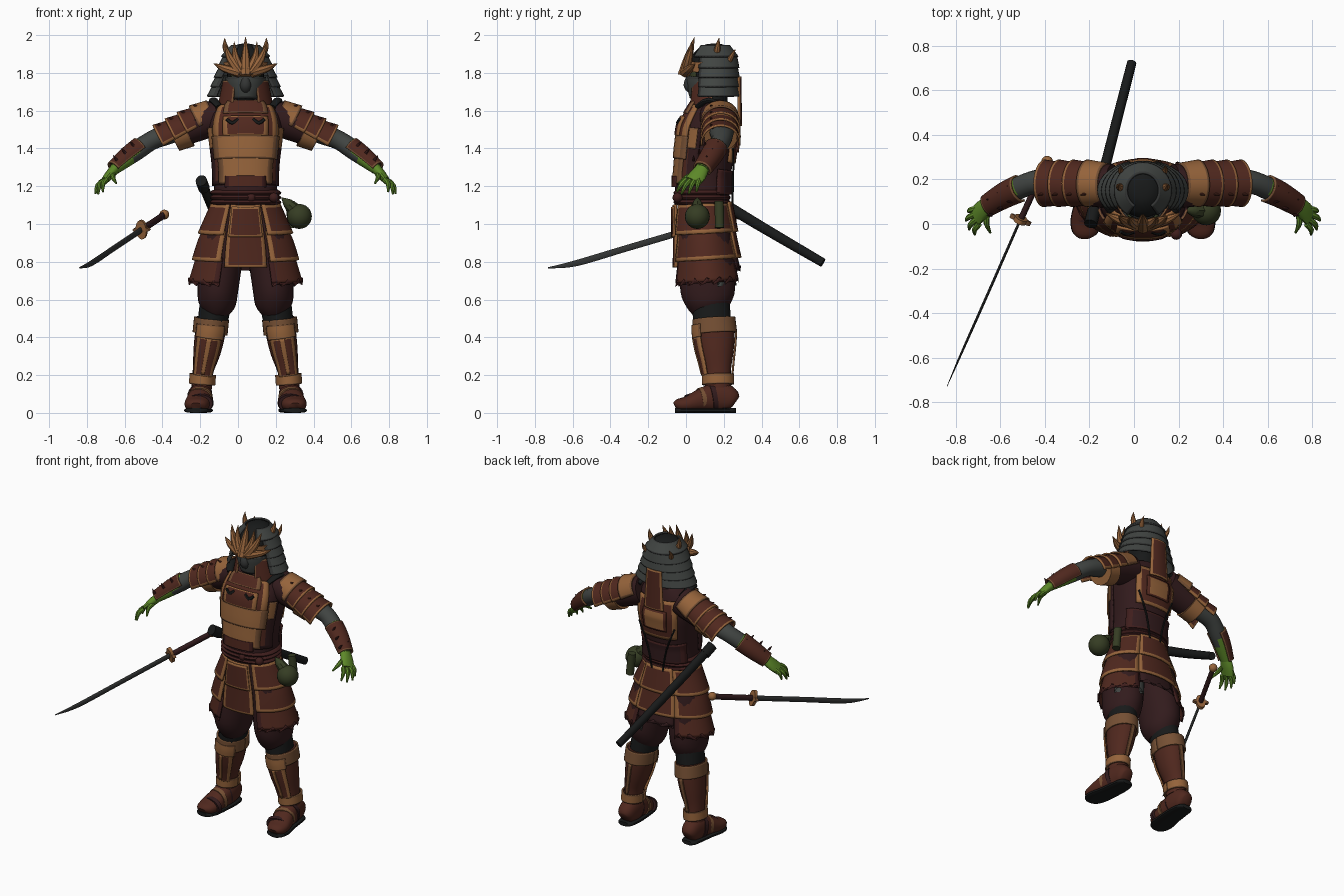
import bpy, bmesh, math
from mathutils import Vector

cube = bpy.data.objects.get("Cube")
if cube:
    bpy.data.objects.remove(cube, do_unlink=True)


def material(name, r, g, b):
    m = bpy.data.materials.new(name)
    m.use_nodes = True
    m.diffuse_color = (r, g, b, 1)
    node = m.node_tree.nodes["Principled BSDF"]
    node.inputs["Base Color"].default_value = (r, g, b, 1)
    node.inputs["Roughness"].default_value = 0.8
    return m


RED = material("red brown lacquer", .08, .021, .013)
MAROON = material("maroon cloth", .032, .011, .012)
TAN = material("tan leather", .3, .125, .043)
GREY = material("grey plate", .052, .058, .054)
BLACK = material("black", .009, .01, .01)
GREEN = material("green skin", .11, .25, .022)
OLIVE = material("olive gourd", .036, .046, .017)
CORD = material("dark red cord", .05, .013, .012)
STEEL = material("dark steel", .034, .036, .035)
BRONZE = material("dull bronze", .18, .08, .034)
AXIS = 0.04  # the body's centre line


def finish(name, bm, mats, mirror=False, shift=AXIS, thick=0):
    bmesh.ops.recalc_face_normals(bm, faces=bm.faces)
    me = bpy.data.meshes.new(name)
    bm.to_mesh(me)
    bm.free()
    for m in mats:
        me.materials.append(m)
    me.shade_smooth()
    me.set_sharp_from_angle(angle=math.radians(42))
    ob = bpy.data.objects.new(name, me)
    ob.location.x = shift
    bpy.context.collection.objects.link(ob)
    if thick:
        s = ob.modifiers.new("thickness", "SOLIDIFY")
        s.thickness, s.offset = thick, 0
    if mirror:
        ob.modifiers.new("mirror", "MIRROR")


def sample(rings, t):
    """Smooth interpolation through rings of x, y, z, half width, half depth."""
    i = min(int(t), len(rings) - 2)
    f = t - i
    a, b, c, d = (rings[min(max(k, 0), len(rings) - 1)] for k in range(i - 1, i + 3))
    return [.5 * (2*q + (r - p)*f + (2*p - 5*q + 4*r - s)*f*f + (3*q - p - 3*r + s)*f**3)
            for p, q, r, s in zip(a, b, c, d)]


def surf(name, rings, mat, arc=None, n=20, steps=3, p=2, ref=(0, 1, 0), trim=None,
         rule=None, jag=0, border=(.06, .1), mirror=False, shift=AXIS):
    """Closed tube through the rings, or an open plate covering an arc in degrees."""
    top = len(rings) - 1
    ts = [i / steps for i in range(top * steps + 1)]
    us = [j / n for j in range(n)]
    if arc:
        n = max(6, int(abs(arc[1] - arc[0]) / 10))
        us = [j / n for j in range(n + 1)]
    if trim:
        ts = sorted(set(ts + [top * border[1], top * (1 - border[1])]))
        if arc:
            us = sorted(set(us + [border[0], 1 - border[0]]))
    lo, hi = arc or (0, 360)
    vals = [sample(rings, t) for t in ts]
    pts = [Vector(v[:3]) for v in vals]
    bm = bmesh.new()
    grid = []
    for i, v in enumerate(vals):
        tan = (pts[min(i + 1, len(pts) - 1)] - pts[max(i - 1, 0)]).normalized()
        side = tan.cross(Vector(ref)).normalized()
        up = side.cross(tan)
        row = []
        for j, u in enumerate(us):
            ang = math.radians(lo + (hi - lo) * u)
            c, s = math.cos(ang), math.sin(ang)
            co = pts[i] + side * math.copysign(abs(c)**(2/p), c) * v[3] \
                + up * math.copysign(abs(s)**(2/p), s) * v[4]
            if jag and i == len(vals) - 1 and j % 2:
                co.z += jag
            row.append(bm.verts.new(co))
        grid.append(row)
    cols = len(us) - 1 if arc else len(us)
    for i in range(len(grid) - 1):
        for j in range(cols):
            k = (j + 1) % len(us)
            f = bm.faces.new((grid[i][j], grid[i][k], grid[i + 1][k], grid[i + 1][j]))
            t, u = (ts[i] + ts[i + 1]) / 2 / top, (us[j] + us[k]) / 2
            edge = min(t, 1 - t) < border[1] or (arc and min(u, 1 - u) < border[0])
            if (trim and edge) or (rule and rule(f.calc_center_median())):
                f.material_index = 1
    if not arc:
        bm.faces.new(grid[0])
        bm.faces.new(grid[-1])
    mats = [mat, trim] if trim else list(mat) if isinstance(mat, tuple) else [mat]
    finish(name, bm, mats, mirror, shift, .01 if arc else 0)


def plate(name, rings, z0, z1, a0, a1, mat, push=.012, flare=0, **k):
    """Plate that follows a stack of rings between two heights."""
    out = []
    for i in range(4):
        z = z0 + (z1 - z0) * i / 3
        for a, b in zip(rings, rings[1:]):
            if a[2] >= z >= b[2]:
                f = (a[2] - z) / (a[2] - b[2])
                r = [q + (s - q) * f for q, s in zip(a, b)]
                grow = push + flare * i / 3
                out.append((r[0], r[1], z, r[3] + grow, r[4] + grow))
                break
    surf(name, out, mat, arc=(a0, a1), **k)


def spike(name, base, tip, r, mat=TAN, bend=0, **k):
    mid = (Vector(base) + Vector(tip)) / 2 + Vector((bend, 0, 0))
    surf(name, [(*base, r, r), (*mid, r * .75, r * .75), (*tip, .001, .001)], mat, n=8, **k)


def ball(name, at, r, mat, shift=AXIS):
    bm = bmesh.new()
    bmesh.ops.create_uvsphere(bm, u_segments=20, v_segments=12, radius=r)
    bmesh.ops.translate(bm, verts=bm.verts, vec=at)
    finish(name, bm, [mat], shift=shift)


# Torso and its armour
torso = [(0, .155, 1.66, .09, .08), (0, .14, 1.6, .17, .11), (0, .12, 1.5, .195, .15),
         (0, .105, 1.38, .18, .15), (0, .09, 1.25, .165, .145), (0, .085, 1.1, .175, .145)]
surf("torso", torso, MAROON, n=32, p=2.4)
for label, z0, z1, a0, a1, mat, trim, push in [
        ("side_armour_front", 1.5, 1.2, 190, 350, RED, MAROON, .006),
        ("breastplate", 1.61, 1.42, 217, 323, RED, TAN, .014),
        ("collar_plate", 1.625, 1.56, 238, 302, RED, BRONZE, .02),
        ("chest_panel", 1.54, 1.45, 240, 300, RED, TAN, .022),
        ("upper_belly_plate", 1.45, 1.33, 214, 326, TAN, BRONZE, .018),
        ("lower_belly_plate", 1.35, 1.21, 222, 318, TAN, BRONZE, .012),
        ("belly_patch", 1.25, 1.19, 238, 302, RED, CORD, .016),
        ("back_plate", 1.6, 1.34, 48, 132, RED, TAN, .01),
        ("back_panel", 1.54, 1.4, 70, 110, TAN, RED, .018),
        ("lower_back_plate", 1.3, 1.16, 25, 155, MAROON, CORD, .008)]:
    plate(label, torso, z0, z1, a0, a1, mat, push, trim=trim, p=2.4, border=(.13, .1))
plate("side_chest_plate", torso, 1.5, 1.39, 326, 344, TAN, .01, trim=BRONZE, p=2.4, mirror=True)
surf("chest_clasp", [(.04, -.035, 1.555, .008, .008), (.07, -.045, 1.535, .01, .008),
                     (.1, -.035, 1.555, .008, .008)], BLACK, n=8, mirror=True)
surf("shoulder_strap", [(.14, .06, 1.62, .02, .012), (.17, .12, 1.655, .025, .015),
                        (.16, .22, 1.62, .02, .012)], BLACK, n=10, ref=(0, 0, 1), mirror=True)
surf("back_cord", [(.13, .25, 1.4, .006, .006), (.07, .25, 1.25, .006, .006),
                   (.04, .245, 1.1, .006, .006)], BLACK, n=6, mirror=True)

# Head, mask and helmet
head = [(0, .13, 1.86, .1, .11), (0, .125, 1.75, .095, .11), (0, .115, 1.68, .075, .09),
        (0, .11, 1.64, .05, .07)]
surf("neck", [(0, .14, 1.72, .08, .08), (0, .13, 1.58, .1, .09)], BLACK)
surf("head", head, BLACK, n=24)
plate("face_skin", head, 1.815, 1.765, 220, 320, OLIVE, .004)
plate("face_mask", head, 1.775, 1.655, 195, 345, GREY, .01, trim=STEEL, border=(.03, .12))
surf("mask_nose_guard", [(0, .03, 1.785, .018, .022), (0, .01, 1.735, .03, .025),
                         (0, .035, 1.7, .02, .018)], STEEL, n=10)
plate("brow_band", head, 1.855, 1.8, 195, 345, TAN, .02, trim=BRONZE)
surf("helmet_dome", [(0, .15, 1.955, .015, .015), (0, .15, 1.945, .055, .06),
                     (0, .15, 1.9, .105, .112), (0, .15, 1.83, .125, .123)], BLACK, n=28)
surf("crown_tier", [(0, .15, 1.945, .072, .078), (0, .15, 1.885, .127, .124)], GREY,
     arc=(-60, 240), trim=STEEL, border=(.02, .15))
for i in range(4):
    z, w = 1.885 - .05 * i, .018 * i
    surf("neck_guard_tier", [(0, .15, z, .115 + w, .117 + w * .1),
                             (0, .15, z - .06, .147 + w, .128 + w * .1)],
         GREY, arc=(-40, 220), trim=STEEL, border=(.03, .15))
surf("cheek_flap", [(0, .14, 1.76, .115, .115), (0, .14, 1.61, .145, .13)], RED,
     arc=(-62, 0), trim=BRONZE, mirror=True)
surf("back_flap", [(0, .15, 1.78, .13, .138), (0, .15, 1.52, .17, .142)], RED,
     arc=(66, 114), trim=TAN, border=(.12, .06))

# Crest of horns fanning out from the brow
spike("crest_centre", (0, -.015, 1.785), (0, .045, 1.99), .03)
for bx, tx, ty, tz, r in [(.015, .06, .03, 1.965, .026), (.025, .11, .035, 1.955, .028),
                          (.03, .17, .05, 1.85, .026)]:
    spike("crest_horn", (bx, -.005, 1.8), (tx, ty, tz), r, mirror=True, bend=.015)
spike("side_horn", (.085, .16, 1.89), (.11, .175, 1.985), .02, mirror=True, bend=.01)
spike("rear_horn", (.08, .22, 1.85), (.1, .262, 1.925), .017, mirror=True, bend=.01)
ball("crest_boss", (0, -.005, 1.815), .028, BRONZE)

# Arms with layered shoulder plates
arm = [(.15, .17, 1.575, .075, .08), (.335, .185, 1.51, .065, .07),
       (.43, .19, 1.47, .055, .06), (.5, .185, 1.44, .05, .052),
       (.58, .15, 1.385, .05, .05), (.695, .085, 1.29, .03, .036)]
surf("arm", arm, (GREY, GREEN), n=16, rule=lambda c: c.x > .575, mirror=True)
surf("sleeve", [(.14, .17, 1.57, .095, .1), (.25, .175, 1.53, .09, .095),
                (.38, .185, 1.475, .078, .085)], MAROON, mirror=True)
surf("sleeve_cuff", [(.31, .182, 1.5, .096, .094), (.385, .186, 1.465, .086, .09)], TAN,
     trim=BRONZE, mirror=True)
for i in range(4):
    x, z = .165 + .064 * i, 1.578 - .034 * i
    surf("shoulder_plate", [(x, .18, z, .082, .09), (x + .086, .183, z - .046, .102, .102)],
         RED if i else TAN, arc=(-100, 100), trim=TAN if i else BRONZE, border=(.05, .15),
         mirror=True)
    spike("shoulder_spike", (x + .08, .14, z + .035), (x + .115, .13, z + .055), .01, RED,
          mirror=True)
surf("bracer", [(.555, .16, 1.405, .055, .058), (.62, .13, 1.355, .052, .054),
                (.695, .085, 1.29, .042, .046)], RED, arc=(-105, 125), trim=BRONZE,
     border=(.04, .06), mirror=True)
for k in range(3):
    x, z = .59 + .045 * k, 1.41 - .037 * k
    for y in (.1, .17):
        spike("bracer_spike", (x, y - .03 * k, z), (x + .022, y - .03 * k, z + .028), .008,
              CORD, mirror=True)

# Hands
surf("palm", [(.685, .09, 1.3, .028, .035), (.72, .065, 1.26, .025, .045),
              (.75, .035, 1.225, .018, .045)], GREEN, n=14, mirror=True)
for base, tip in [((.745, .07, 1.235), (.785, .055, 1.17)), ((.75, .045, 1.23), (.795, .015, 1.16)),
                  ((.748, .02, 1.23), (.78, -.025, 1.158)), ((.735, 0, 1.235), (.755, -.048, 1.17)),
                  ((.7, .045, 1.26), (.685, -.04, 1.215))]:
    mid = (Vector(base) + Vector(tip)) / 2 + Vector((.01, 0, .01))
    surf("finger", [(*base, .014, .014), (*mid, .013, .013), (*tip, .005, .005)], GREEN, n=8,
         ref=(1, 0, 0), mirror=True)

# Belt and knots
for z in (1.165, 1.14, 1.115):
    surf("belt_cord", [(0, .085, z + .014, .175, .14), (0, .085, z, .19, .152),
                       (0, .085, z - .014, .175, .14)], CORD, n=32, p=2.3)
for x in (.03, .15):
    ball("belt_knot", (x, -.045, 1.14), .026, CORD)

# Armoured skirt
skirt = [(0, .088, 1.12, .175, .145), (0, .1, .9, .245, .155), (0, .115, .66, .285, .172)]
for label, z0, z1, mat, trim, jag in [("upper", 1.11, .95, RED, TAN, 0),
                                      ("middle", .97, .81, RED, TAN, 0),
                                      ("lower", .83, .68, RED, CORD, .035)]:
    plate(label + "_side_skirt", skirt, z0, z1, -62, 60, mat, 0, .02, trim=trim,
          border=(.05, .14), jag=jag, mirror=True)
    if not jag:
        plate(label + "_back_skirt", skirt, z0, z1, 60, 120, RED, .008, .015, trim=TAN,
              border=(.08, .13))
plate("back_hem", skirt, .84, .74, 62, 118, MAROON, 0, .01, jag=.03)
plate("torn_lining", skirt, .76, .665, 20, 68, GREY, -.01, 0, jag=.05)
plate("front_panel", skirt, 1.11, .78, 246, 294, RED, .01, trim=TAN, border=(.1, .06))
plate("front_panel_overlay", skirt, 1.1, .94, 249, 291, RED, .018, trim=TAN, border=(.06, .1))

# Trousers, legs, greaves
surf("trouser_leg", [(.085, .1, 1.09, .08, .12), (.11, .1, .95, .12, .135),
                     (.135, .11, .8, .118, .14), (.147, .115, .65, .108, .145),
                     (.15, .12, .575, .098, .12), (.155, .125, .53, .07, .09)], MAROON, n=24,
     mirror=True)
surf("stocking", [(.155, .13, .6, .085, .1), (.178, .14, .46, .078, .1)], BLACK, mirror=True)
shin = [(.18, .148, .5, .08, .1), (.188, .153, .42, .08, .105), (.205, .16, .32, .072, .092),
        (.225, .168, .22, .055, .07), (.232, .17, .13, .055, .07)]
surf("greave", shin, RED, mirror=True)
plate("knee_band", shin, .5, .42, -180, 180, BRONZE, .008, mirror=True)
plate("knee_plate", shin, .505, .4, 220, 320, TAN, .014, trim=BRONZE, mirror=True)
plate("shin_plate", shin, .4, .2, 225, 315, RED, .01, trim=TAN, border=(.16, .05), mirror=True)
plate("shin_ridge", shin, .4, .21, 263, 277, TAN, .015, mirror=True)
plate("calf_strip", shin, .42, .2, 82, 98, BRONZE, .008, mirror=True)
plate("ankle_band", shin, .205, .15, -180, 180, TAN, .01, trim=BRONZE, border=(.01, .15),
      mirror=True)

# Boots
foot = [(.235, .265, .06, .03, .03), (.235, .245, .07, .05, .058), (.235, .18, .085, .06, .08),
        (.243, .09, .07, .064, .063), (.256, .01, .048, .068, .042), (.262, -.04, .042, .054, .032),
        (.263, -.058, .035, .03, .02)]
surf("boot", foot, RED, ref=(0, 0, 1), p=2.3, mirror=True)
surf("boot_sole", [(x, y, .013, w + .002, .013) for x, y, z, w, h in foot], BLACK,
     ref=(0, 0, 1), p=3, mirror=True)
for y, z, w, h, mat in [(.14, .083, .066, .075, MAROON), (.085, .073, .068, .066, BRONZE),
                        (.02, .055, .071, .05, MAROON)]:
    surf("boot_strap", [(.238, y + .012, z, w, h), (.244, y - .012, z - .004, w, h - .004)], mat,
         ref=(0, 0, 1), p=2.3, mirror=True)

# Gourd and pouch on the left hip
ball("gourd", (.285, .06, 1.04), .066, OLIVE)
spike("gourd_neck", (.255, .06, 1.08), (.19, .06, 1.14), .035, OLIVE)
surf("hip_pouch", [(.235, .175, 1.12, .025, .025), (.25, .178, .98, .025, .025)], OLIVE, n=14)

# Scabbard on the right hip
UP = (0, 0, 1)
surf("scabbard", [(-.185, .04, 1.205, .024, .03), (-.1, .375, 1.0, .023, .028),
                  (-.01, .725, .795, .021, .024)], BLACK, n=14, ref=UP, shift=0)
surf("scabbard_mouth", [(-.195, .0, 1.23, .03, .034), (-.18, .06, 1.19, .03, .034)], BLACK,
     n=14, ref=UP, shift=0)

# Curved sword beside the body
surf("sword_blade", [(-.51, .02, .97, .006, .017), (-.655, -.31, .873, .006, .017),
                     (-.775, -.58, .793, .005, .016), (-.84, -.73, .768, .001, .003)], STEEL,
     n=8, steps=5, ref=UP, shift=0)
surf("sword_guard", [(-.514, .01, .968, .03, .052), (-.506, .028, .973, .03, .052)], TAN,
     n=16, ref=UP, shift=0)
surf("sword_guard_bar", [(-.514, .01, .968, .05, .014), (-.506, .028, .973, .05, .014)], BRONZE,
     n=12, ref=UP, shift=0)
surf("sword_handle", [(-.508, .022, .971, .014, .019), (-.395, .27, 1.045, .014, .019)], MAROON,
     n=12, ref=UP, shift=0)
ball("sword_pommel", (-.39, .28, 1.05), .026, TAN, shift=0)
